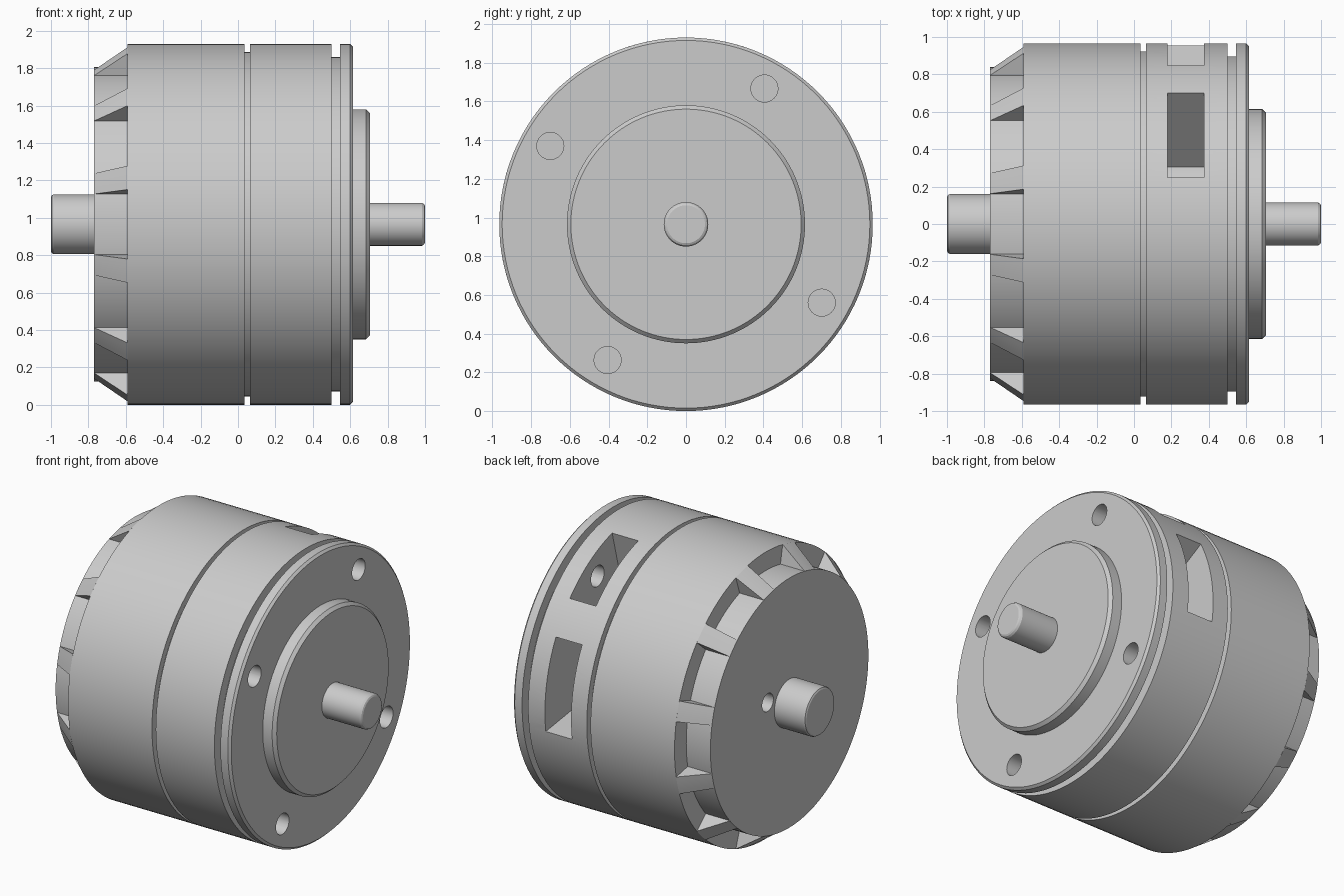
import bpy
import bmesh
from math import sin, cos, radians

if "Cube" in bpy.data.objects:
    bpy.data.objects.remove(bpy.data.objects["Cube"], do_unlink=True)

AXIS_Z = 0.965   # height of the rotation axis, also the casing radius
R = 0.965

metal = bpy.data.materials.new("grey_metal")
metal.use_nodes = True
GREY = (0.6, 0.6, 0.6, 1)
metal.diffuse_color = GREY
metal.node_tree.nodes["Principled BSDF"].inputs["Base Color"].default_value = GREY


def revolve(name, profile, start=0, end=360, steps=128, y=0, z=0):
    """Sweep a closed (x, radius) outline round the x axis, fully or as a capped sector."""
    full = end - start == 360
    bm = bmesh.new()
    rings = []
    for i in range(steps if full else steps + 1):
        a = radians(start + (end - start) * i / steps)
        rings.append([bm.verts.new((x, y + r * cos(a), AXIS_Z + z + r * sin(a)))
                      for x, r in profile])
    n = len(profile)
    pairs = list(zip(rings, rings[1:]))
    if full:
        pairs.append((rings[-1], rings[0]))
    for a, b in pairs:
        for j in range(n):
            k = (j + 1) % n
            if profile[j][1] == 0 and profile[k][1] == 0:
                continue
            bm.faces.new((a[j], a[k], b[k], b[j]))
    if not full:
        bm.faces.new(rings[0])
        bm.faces.new(rings[-1])
    bmesh.ops.remove_doubles(bm, verts=bm.verts, dist=1e-5)
    bmesh.ops.recalc_face_normals(bm, faces=bm.faces)
    mesh = bpy.data.meshes.new(name)
    bm.to_mesh(mesh)
    bm.free()
    mesh.materials.append(metal)
    ob = bpy.data.objects.new(name, mesh)
    bpy.context.collection.objects.link(ob)
    return ob


def rod(name, x0, x1, r, **kw):
    return revolve(name, [(x0, 0), (x0, r), (x1, r), (x1, 0)], **kw)


def activate(ob):
    bpy.ops.object.select_all(action='DESELECT')
    ob.select_set(True)
    bpy.context.view_layer.objects.active = ob


def cut(target, cutter):
    cutter.hide_render = True
    mod = target.modifiers.new("cut", 'BOOLEAN')
    mod.operation = 'DIFFERENCE'
    mod.solver = 'EXACT'
    mod.object = cutter
    activate(target)
    bpy.ops.object.modifier_apply(modifier=mod.name)
    bpy.data.objects.remove(cutter, do_unlink=True)


# Casing with stepped rear disc, two grooves and a chamfered front rim
casing = revolve("casing", [
    (-0.77, 0), (-0.77, 0.84), (-0.59, 0.84), (-0.59, R),
    (0.035, R), (0.035, 0.922), (0.063, 0.922), (0.063, R),
    (0.5, R), (0.5, 0.895), (0.545, 0.895), (0.545, R),
    (0.6, R), (0.615, 0.95), (0.615, 0)])

# Two side windows
for low, high in ((43.5, 75), (-8, 28.5)):
    cut(casing, revolve("window_cutter",
                        [(0.18, 0.42), (0.375, 0.42), (0.375, 1.1), (0.18, 1.1)],
                        low, high, 16))

# Four mounting holes in the front face
for angle in range(60, 420, 90):
    a = radians(angle)
    cut(casing, rod("hole_cutter", 0.3, 0.7, 0.07, steps=32,
                    y=0.81 * cos(a), z=0.81 * sin(a)))

# Cable hole in the rear disc
cut(casing, rod("cable_hole_cutter", -0.9, -0.55, 0.06, steps=32, y=0.23, z=0.09))
parts = [casing]

# Sloping ribs round the rear disc
for i in range(12):
    mid = 15 + 30 * i
    parts.append(revolve(f"rear_rib_{i + 1}",
                         [(-0.77, 0.84), (-0.59, R), (-0.585, 0.96),
                          (-0.585, 0.83), (-0.76, 0.83)],
                         mid - 3.9, mid + 3.9, 4))

# Front boss and the two shaft ends
parts.append(revolve("front_boss", [
    (0.6, 0), (0.6, 0.615), (0.685, 0.615), (0.705, 0.595), (0.705, 0)]))
parts.append(revolve("front_shaft", [
    (0.69, 0), (0.69, 0.115), (0.983, 0.115), (0.995, 0.108), (1, 0.098), (1, 0)], steps=64))
parts.append(revolve("rear_shaft", [
    (-1, 0), (-1, 0.145), (-0.995, 0.155), (-0.985, 0.16), (-0.75, 0.16), (-0.75, 0)], steps=64))

for ob in parts:
    activate(ob)
    bpy.ops.object.shade_smooth_by_angle(angle=radians(25))
